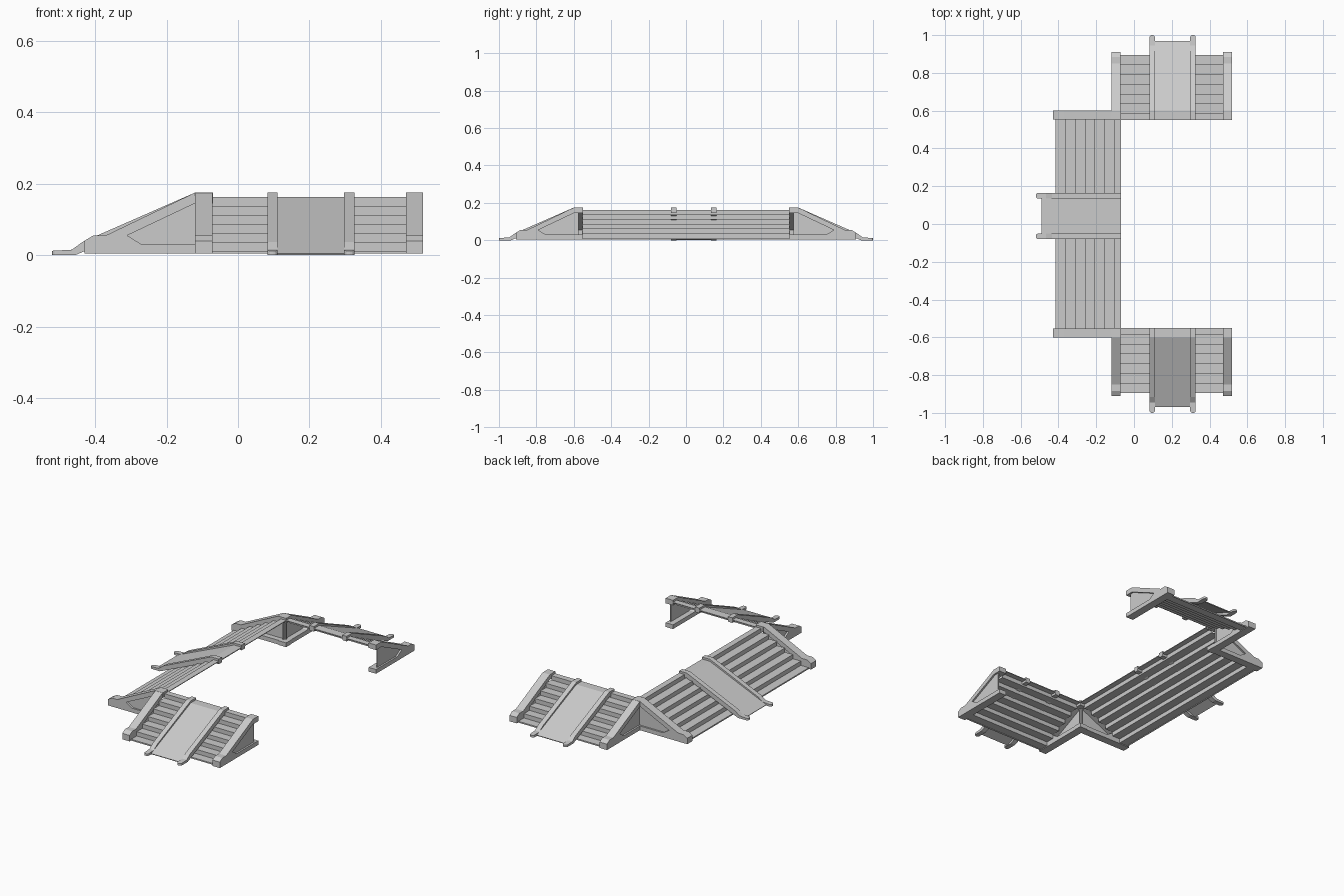
import bpy, bmesh
from mathutils import Vector

cube = bpy.data.objects.get("Cube")
if cube:
    bpy.data.objects.remove(cube)

grey = bpy.data.materials.new("plain_grey")
grey.use_nodes = True
colour = (0.6, 0.6, 0.6, 1)
grey.diffuse_color = colour
grey.node_tree.nodes["Principled BSDF"].inputs["Base Color"].default_value = colour


def extrude(name, profile, w0, w1, place, closed=True, thickness=0, round_end=0):
    """Extrude a side profile of (run, height) points across the width w0..w1."""
    bm = bmesh.new()
    rows = [[bm.verts.new(place(u, w, z)) for u, z in profile] for w in (w0, w1)]
    n = len(profile)
    for i in range(n if closed else n - 1):
        j = (i + 1) % n
        bm.faces.new((rows[0][i], rows[0][j], rows[1][j], rows[1][i]))
    if closed:
        bm.faces.new(rows[0])
        bm.faces.new(rows[1][::-1])
    if round_end:
        tip = max(u for u, z in profile)
        ends = [i for i in range(n) if profile[i][0] == tip]
        edges = [bm.edges.get([row[i] for i in ends]) for row in rows]
        bmesh.ops.bevel(bm, geom=edges, offset=round_end, segments=3,
                        profile=0.5, affect='EDGES')
    bmesh.ops.recalc_face_normals(bm, faces=bm.faces)
    if not closed:
        # open sheets face up
        if sum((f.normal.z * f.calc_area() for f in bm.faces)) < 0:
            bmesh.ops.reverse_faces(bm, faces=bm.faces)
    mesh = bpy.data.meshes.new(name)
    bm.to_mesh(mesh)
    bm.free()
    mesh.materials.append(grey)
    obj = bpy.data.objects.new(name, mesh)
    bpy.context.collection.objects.link(obj)
    if thickness:
        mod = obj.modifiers.new("thickness", 'SOLIDIFY')
        mod.thickness = thickness
        mod.offset = -1


# Side wall frame: sloping cap, blunt foot and bottom rail, open at the back
FRAME = [(0, .175), (.05, .175), (.30, .055), (.335, .055), (.36, .04), (.36, .005),
         (0, .005), (0, .03), (.20, .03), (.24, .055), (.05, .145), (0, .145)]
PANEL = [(.025, .03), (.20, .03), (.24, .055), (.05, .145), (.025, .145)]
# Ramp kerb with a flat toe, and the sloping deck between the kerbs
KERB = [(0, .175), (.05, .175), (.365, .037), (.395, .015), (.45, .012), (.45, 0),
        (.385, 0), (.05, .145), (0, .145)]
DECK = [(0, .163), (.05, .163), (.42, .005)]

# Stepped sheet
STEPS = [(0, .163)]
for k in range(7):
    u, z = .035 + k * .0517, .163 - k * .0252
    STEPS += [(u, z), (u, max(z - .0252, .004))]


def staircase(name, place, w0, w1, ramp_mid):
    wall = .048
    extrude(name + "_steps", STEPS, w0 + wall, w1 - wall, place, False, .004)
    for side, edge, inward in (("a", w0, 1), ("b", w1, -1)):
        extrude(f"{name}_side_frame_{side}", FRAME, edge, edge + inward * wall, place)
        extrude(f"{name}_side_panel_{side}", PANEL, edge + inward * .010,
                edge + inward * .016, place)
    half, kerb = .122, .029
    extrude(name + "_ramp_deck", DECK, ramp_mid - half + kerb, ramp_mid + half - kerb,
            place, False, .005)
    for side, s in (("a", -1), ("b", 1)):
        extrude(f"{name}_ramp_kerb_{side}", KERB, ramp_mid + s * half,
                ramp_mid + s * (half - kerb), place, round_end=.012)


# Long middle flight and two short end flights
staircase("middle", lambda u, w, z: Vector((-.07 - u, w, z)), -.602, .602, .042)
staircase("front", lambda u, w, z: Vector((w, -.55 - u, z)), -.12, .518, .204)
staircase("back", lambda u, w, z: Vector((w, .55 + u, z)), -.12, .518, .204)
